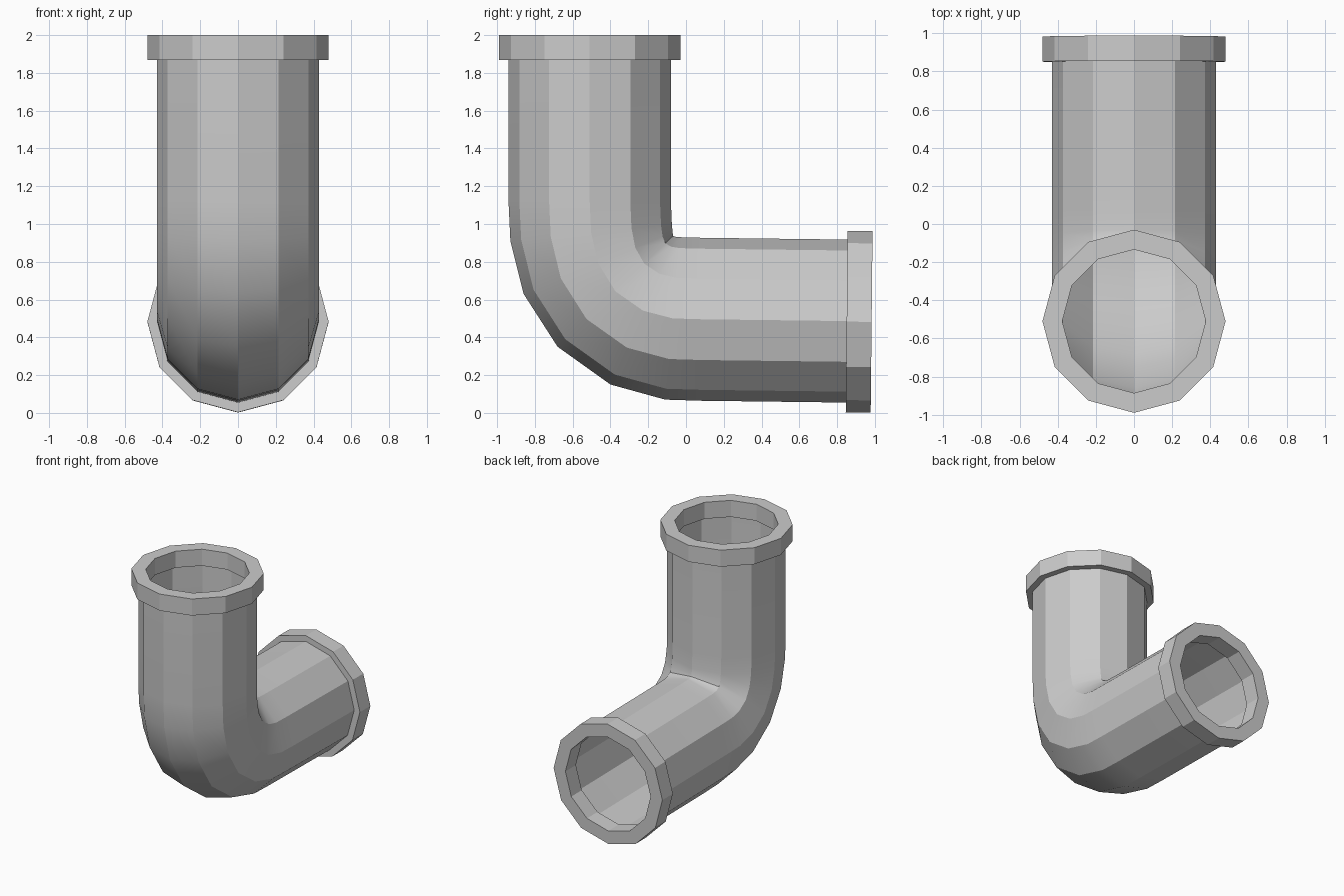
import bpy, bmesh, math
from mathutils import Vector, Matrix

if "Cube" in bpy.data.objects:
    bpy.data.objects.remove(bpy.data.objects["Cube"])

SIDES = 12


def make_object(name, bm):
    bmesh.ops.recalc_face_normals(bm, faces=bm.faces)
    mesh = bpy.data.meshes.new(name)
    bm.to_mesh(mesh)
    bm.free()
    ob = bpy.data.objects.new(name, mesh)
    bpy.context.collection.objects.link(ob)
    return ob


def bridge(bm, a, b):
    for i in range(SIDES):
        j = (i + 1) % SIDES
        bm.faces.new((a[i], a[j], b[j], b[i]))


# Elbow pipe: each station is (outer y, outer z, inner y, inner z)
stations = [
    (-.94, 1.90, -.08, 1.90),
    (-.94, 1.12, -.08, 1.12),
    (-.93, .91, -.075, 1.00),
    (-.86, .63, -.071, .955),
    (-.68, .35, -.068, .937),
    (-.40, .15, -.055, .932),
    (-.11, .07, -.03, .930),
    (.08, .064, .08, .927),
    (.88, .054, .89, .917),
]
bm = bmesh.new()
rings = []
for oy, oz, iy, iz in stations:
    outer, inner = Vector((0, oy, oz)), Vector((0, iy, iz))
    mid, half = (outer + inner) / 2, (outer - inner) / 2
    ring = []
    for k in range(SIDES):
        a = math.tau * k / SIDES
        ring.append(bm.verts.new(mid + half * math.cos(a)
                                 + Vector((.43 * math.sin(a), 0, 0))))
    rings.append(ring)
for a, b in zip(rings, rings[1:]):
    bridge(bm, a, b)
pipe = make_object("elbow_pipe", bm)
bpy.context.view_layer.objects.active = pipe
pipe.select_set(True)
bpy.ops.object.shade_smooth_by_angle(angle=math.radians(26))


# Collars: square-section rings around both pipe ends
def collar(name, centre, tilt):
    bm = bmesh.new()
    loops = []
    for r, h in ((.48, 0), (.48, .132), (.376, .132), (.376, 0)):
        loops.append([bm.verts.new((r * math.sin(math.tau * k / SIDES),
                                    r * math.cos(math.tau * k / SIDES), h))
                      for k in range(SIDES)])
    for i in range(4):
        bridge(bm, loops[i], loops[(i + 1) % 4])
    bm.transform(Matrix.Translation(centre) @ Matrix.Rotation(tilt, 4, 'X'))
    return make_object(name, bm)


collar("top_collar", (0, -.51, 1.868), 0)
collar("side_collar", (0, .851, .483), math.radians(-90.6))
